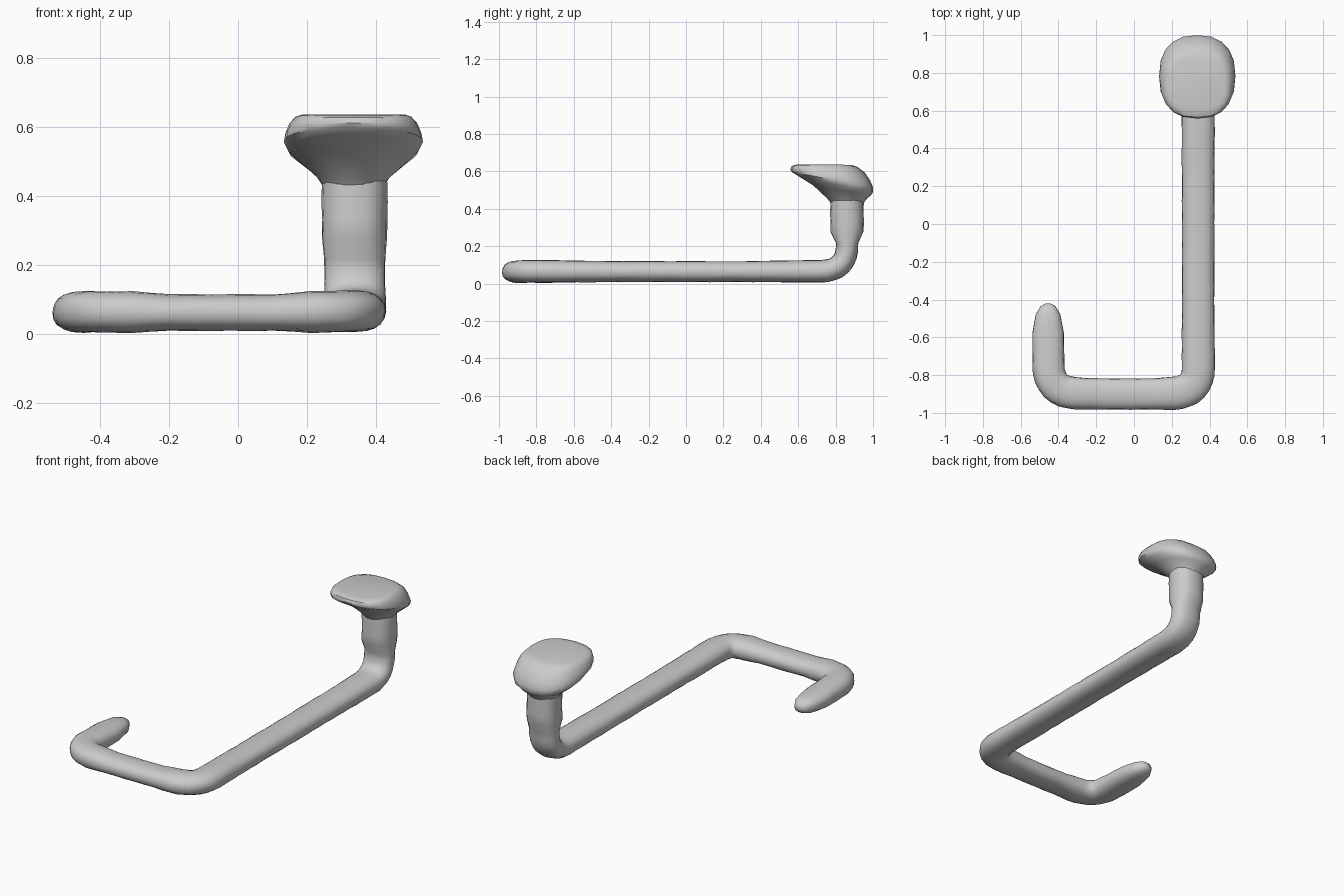
import bpy, bmesh, math, random
from mathutils import Vector

random.seed(4)
cube = bpy.data.objects.get("Cube")
if cube:
    bpy.data.objects.remove(cube, do_unlink=True)

grey = bpy.data.materials.new("plain grey")
grey.use_nodes = True
colour = (0.6, 0.6, 0.6, 1)
grey.diffuse_color = colour
grey.node_tree.nodes["Principled BSDF"].inputs["Base Color"].default_value = colour

SIDES = 20


def oval(angle, power):
    """Point on a rounded-square outline of unit half width."""
    c, s = math.cos(angle), math.sin(angle)
    e = 2 / power
    return math.copysign(abs(c) ** e, c), math.copysign(abs(s) ** e, s)


def loft(name, rings):
    """Skin a list of closed rings and cap both ends."""
    bm = bmesh.new()
    loops = [[bm.verts.new(p) for p in ring] for ring in rings]
    for a, b in zip(loops, loops[1:]):
        for i in range(SIDES):
            j = (i + 1) % SIDES
            bm.faces.new((a[i], a[j], b[j], b[i]))
    bm.faces.new(loops[0][::-1])
    bm.faces.new(loops[-1])
    bmesh.ops.recalc_face_normals(bm, faces=bm.faces)
    mesh = bpy.data.meshes.new(name)
    bm.to_mesh(mesh)
    bm.free()
    obj = bpy.data.objects.new(name, mesh)
    bpy.context.collection.objects.link(obj)
    mesh.materials.append(grey)
    bpy.ops.object.select_all(action="DESELECT")
    obj.select_set(True)
    bpy.context.view_layer.objects.active = obj
    bpy.ops.object.shade_smooth_by_angle(angle=math.radians(40))
    return obj


# Bent rod: centre, half width, half height, bend size
keys = [
    ((-.455, -.42, .06), .012, .012, 0),
    ((-.455, -.435, .06), .04, .03, 0),
    ((-.455, -.48, .06), .066, .045, 0),
    ((-.455, -.58, .06), .085, .053, 0),
    ((-.45, -.89, .065), .085, .06, .14),
    ((-.2, -.9, .061), .082, .053, 0),
    ((.1, -.9, .061), .082, .053, 0),
    ((.34, -.89, .066), .088, .06, .13),
    ((.34, -.4, .064), .086, .056, 0),
    ((.34, .3, .064), .086, .056, 0),
    ((.34, .865, .066), .089, .06, .15),
    ((.338, .86, .28), .095, .09, 0),
    ((.338, .862, .49), .095, .088, 0),
]
path = []
for i, (p, w, h, bend) in enumerate(keys):
    p = Vector(p)
    if bend:
        a = p + (Vector(keys[i - 1][0]) - p).normalized() * bend
        b = p + (Vector(keys[i + 1][0]) - p).normalized() * bend
        for k in range(9):
            t = k / 8
            path.append((a.lerp(p, t).lerp(p.lerp(b, t), t), w, h))
    else:
        path.append((p, w, h))

# Subdivide long stretches so the rod keeps a slightly uneven surface
fine = []
for (p, w, h), (q, w2, h2) in zip(path, path[1:]):
    n = max(1, round((q - p).length / .06))
    for k in range(n):
        t = k / n
        fine.append((p.lerp(q, t), w + (w2 - w) * t, h + (h2 - h) * t))
fine.append(path[-1])

rings = []
for i, (p, w, h) in enumerate(fine):
    tangent = (fine[min(i + 1, len(fine) - 1)][0] - fine[max(i - 1, 0)][0]).normalized()
    side = tangent.cross(Vector((0, 0, 1)))
    side = Vector((1, 0, 0)) if abs(tangent.z) > .9 else side.normalized()
    up = side.cross(tangent)
    ring = []
    for k in range(SIDES):
        c, s = oval(math.tau * k / SIDES, 2.3)
        bump = 1 + random.uniform(-.02, .02)
        ring.append(p + (side * c * w + up * s * h) * bump)
    rings.append(ring)
loft("bent_rod", rings)

# Flared head: front y, front z, back y, back z, half width, squareness
levels = [
    (.775, .43, .95, .43, .09, 2),
    (.755, .455, .965, .452, .105, 2),
    (.68, .525, .99, .472, .155, 2.2),
    (.6, .575, 1.0, .49, .19, 2.4),
    (.565, .597, 1.0, .515, .202, 2.4),
    (.558, .612, .985, .55, .198, 2.4),
    (.565, .628, .955, .595, .185, 2.5),
    (.585, .635, .915, .625, .168, 2.7),
    (.61, .637, .88, .635, .15, 2.7),
]
rings = []
for y0, z0, y1, z1, w, power in levels:
    ring = []
    for k in range(SIDES):
        c, s = oval(math.tau * k / SIDES, power)
        t = (s + 1) / 2
        ring.append((.335 + c * w, y0 + (y1 - y0) * t, z0 + (z1 - z0) * t))
    rings.append(ring)
loft("flared_head", rings)
